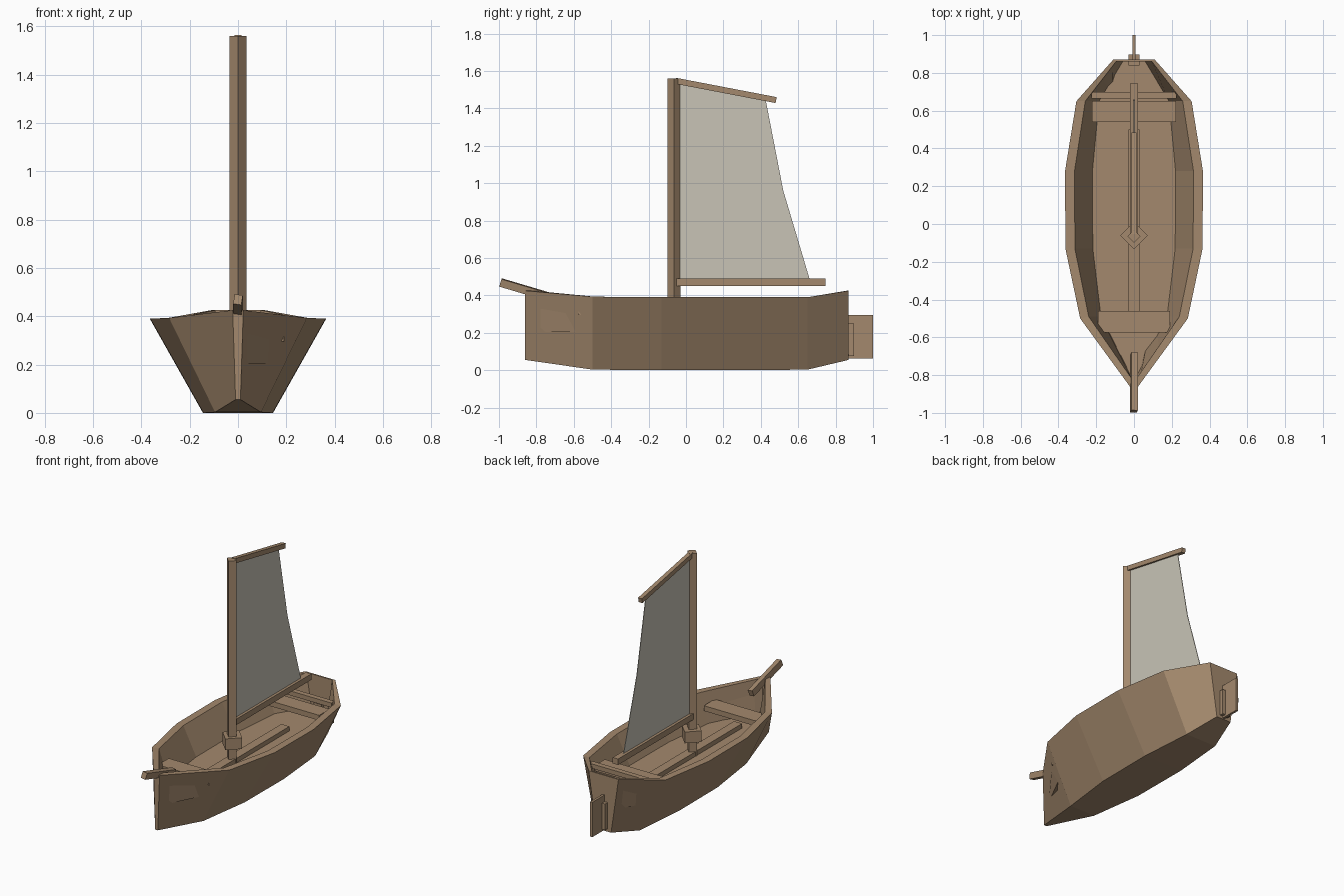
import bpy, bmesh, math
from mathutils import Matrix, Vector

if "Cube" in bpy.data.objects:
    bpy.data.objects.remove(bpy.data.objects["Cube"])


def material(name, rgb):
    m = bpy.data.materials.new(name)
    m.diffuse_color = (*rgb, 1)
    m.use_nodes = True
    m.node_tree.nodes["Principled BSDF"].inputs["Base Color"].default_value = m.diffuse_color
    return m


WOOD = material("wood", (0.37, 0.25, 0.153))
CANVAS = material("canvas", (0.58, 0.55, 0.47))


def mesh_object(name, bm, mat):
    bmesh.ops.recalc_face_normals(bm, faces=bm.faces)
    me = bpy.data.meshes.new(name)
    bm.to_mesh(me)
    bm.free()
    me.materials.append(mat)
    ob = bpy.data.objects.new(name, me)
    bpy.context.collection.objects.link(ob)
    return ob


def box(name, lo, hi, spin=0.0):
    """Wooden box between two corners, optionally turned about its vertical axis."""
    lo, hi = Vector(lo), Vector(hi)
    bm = bmesh.new()
    bmesh.ops.create_cube(bm, size=1)
    bm.transform(Matrix.Translation((lo + hi) / 2)
                 @ Matrix.Rotation(spin, 4, 'Z')
                 @ Matrix.Diagonal((*(hi - lo), 1)))
    return mesh_object(name, bm, WOOD)


def spar(name, a, b, width, height, roll=0.0):
    """Wooden beam running from a to b."""
    a, b = Vector(a), Vector(b)
    d = b - a
    bm = bmesh.new()
    bmesh.ops.create_cube(bm, size=1)
    bm.transform(Matrix.Translation((a + b) / 2)
                 @ Matrix.Rotation(math.atan2(d.z, d.y), 4, 'X')
                 @ Matrix.Rotation(roll, 4, 'Y')
                 @ Matrix.Diagonal((width, d.length, height, 1)))
    return mesh_object(name, bm, WOOD)


# Hull: stations of y, rim half width, rim z, bottom half width, bottom z,
# then inner y, inner rim half width, floor half width
FLOOR = 0.205
stations = [
    (-0.86, 0.022, 0.425, 0.010, 0.055, -0.82, 0.012, 0.006),
    (-0.50, 0.285, 0.393, 0.095, 0.003, -0.49, 0.240, 0.175),
    (-0.13, 0.363, 0.390, 0.143, 0.000, -0.13, 0.313, 0.218),
    (0.28, 0.365, 0.390, 0.145, 0.000, 0.28, 0.315, 0.220),
    (0.65, 0.305, 0.390, 0.115, 0.003, 0.65, 0.258, 0.185),
    (0.87, 0.110, 0.425, 0.055, 0.055, 0.86, 0.095, 0.060),
]
bm = bmesh.new()
rings = []
for y, wt, zt, wb, zb, yi, wi, wf in stations:
    half = [(wt, y, zt), (wb, y, zb)]
    inner = [(wi, yi, zt), (wf, yi, FLOOR)]
    pts = half + [(-x, yy, z) for x, yy, z in reversed(half)]
    pts += [(-x, yy, z) for x, yy, z in inner] + list(reversed(inner))
    rings.append([bm.verts.new(p) for p in pts])
for r, s in zip(rings, rings[1:]):
    for i in range(8):
        j = (i + 1) % 8
        bm.faces.new((r[i], r[j], s[j], s[i]))
for r in (rings[0], rings[-1]):  # stem and transom
    bm.faces.new(r[:4])
    bm.faces.new(r[4:])
    bm.faces.new((r[0], r[3], r[4], r[7]))
mesh_object("hull", bm, WOOD)

# Fittings inside the hull
box("keel_plank", (-0.03, -0.55, 0.20), (0.03, 0.50, 0.235))
box("bow_bench", (-0.19, -0.575, 0.295), (0.19, -0.46, 0.33))
box("stern_bench", (-0.222, 0.54, 0.31), (0.222, 0.65, 0.345))
box("stern_slat", (-0.225, 0.665, 0.35), (0.225, 0.70, 0.38))

# Mast and collar, set cornerwise
m, c = 0.035 * math.sqrt(0.5), 0.073 * math.sqrt(0.5)
box("mast", (-m, -0.065 - m, 0.20), (m, -0.065 + m, 1.56), math.pi / 4)
box("mast_collar", (-c, -0.06 - c, 0.31), (c, -0.06 + c, 0.385), math.pi / 4)

# Spars
box("boom", (-0.02, -0.055, 0.45), (0.02, 0.745, 0.49))
spar("gaff", (0, -0.055, 1.547), (0, 0.482, 1.444), 0.028, 0.032)
spar("bowsprit", (0, -0.992, 0.469), (0, -0.685, 0.378), 0.034, 0.042, 0.15)

# Sail
bm = bmesh.new()
outline = [(-0.04, 0.48), (0.663, 0.48), (0.52, 0.96), (0.425, 1.45), (-0.04, 1.54)]
sheet = bm.faces.new([bm.verts.new((-0.002, y, z)) for y, z in outline])
ext = bmesh.ops.extrude_face_region(bm, geom=[sheet])
bmesh.ops.translate(bm, vec=(0.004, 0, 0),
                    verts=[v for v in ext["geom"] if isinstance(v, bmesh.types.BMVert)])
mesh_object("sail", bm, CANVAS)

# Rudder and its post
box("rudder_blade", (-0.008, 0.86, 0.062), (0.008, 1.0, 0.295))
box("rudder_post", (-0.03, 0.838, 0.075), (0.03, 0.897, 0.25))
